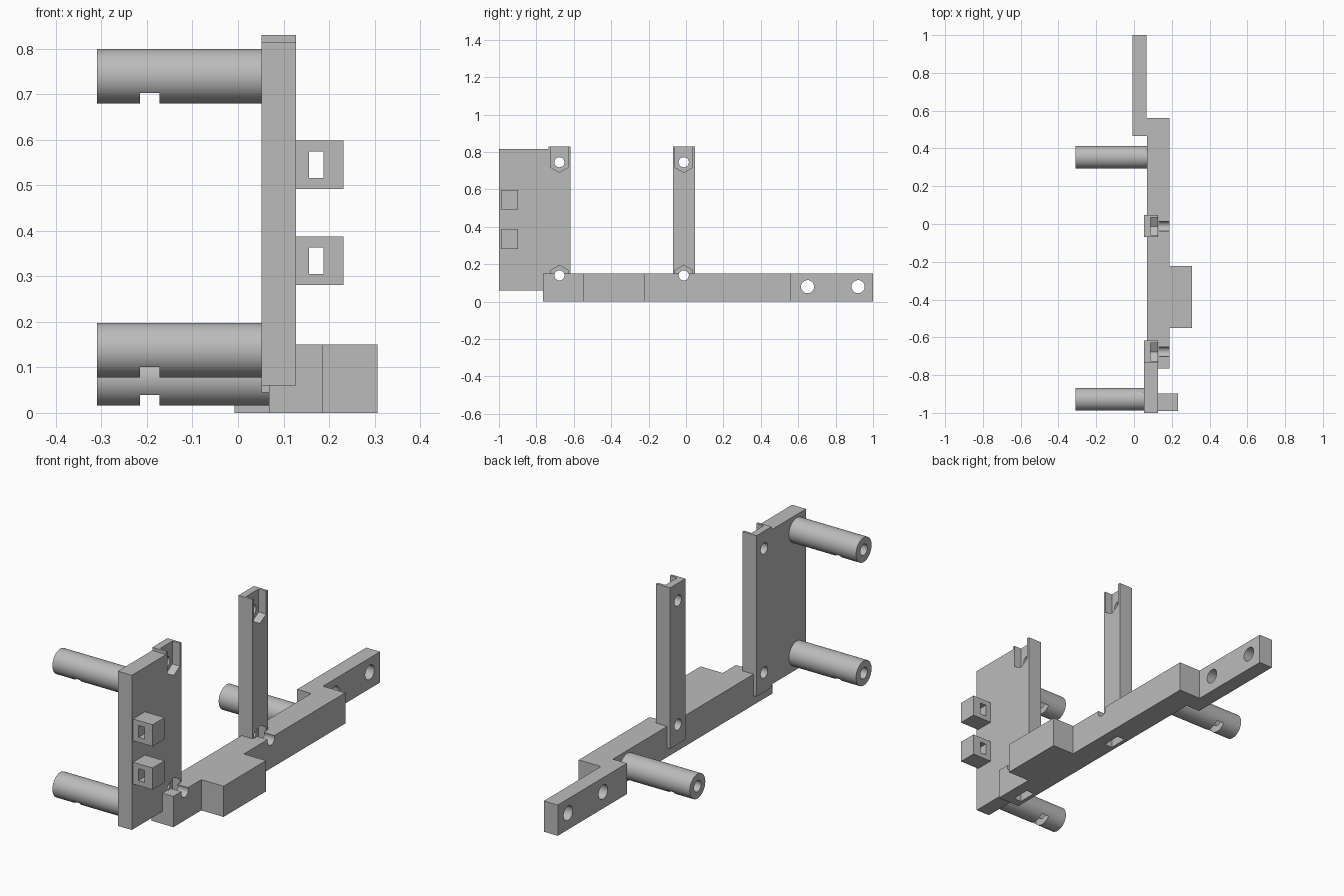
import bpy, bmesh
from math import sin, cos, pi

if "Cube" in bpy.data.objects:
    bpy.data.objects.remove(bpy.data.objects["Cube"], do_unlink=True)

grey = bpy.data.materials.new("light grey")
grey.use_nodes = True
GREY = (0.5, 0.5, 0.5, 1)
grey.diffuse_color = GREY
grey.node_tree.nodes["Principled BSDF"].inputs["Base Color"].default_value = GREY

X, Y, Z = 0, 1, 2


def prism(name, points, axis, low, high):
    """Extrude a flat outline along one axis."""
    bm = bmesh.new()
    verts = []
    for p in points:
        co = list(p)
        co.insert(axis, low)
        verts.append(bm.verts.new(co))
    face = bm.faces.new(verts)
    new = bmesh.ops.extrude_face_region(bm, geom=[face])["geom"]
    shift = [0, 0, 0]
    shift[axis] = high - low
    bmesh.ops.translate(bm, vec=shift, verts=[v for v in new if isinstance(v, bmesh.types.BMVert)])
    bmesh.ops.recalc_face_normals(bm, faces=bm.faces)
    mesh = bpy.data.meshes.new(name)
    bm.to_mesh(mesh)
    bm.free()
    mesh.materials.append(grey)
    ob = bpy.data.objects.new(name, mesh)
    bpy.context.collection.objects.link(ob)
    return ob


def rect(a0, a1, b0, b1):
    return [(a0, b0), (a1, b0), (a1, b1), (a0, b1)]


def ring(a, b, r, n=48):
    return [(a + r * cos(2 * pi * i / n), b + r * sin(2 * pi * i / n)) for i in range(n)]


def bore(y, z, r, x0, x1):
    return prism("bore_cutter", ring(y, z, r), X, x0, x1)


def nut_slot(y, z, direction, x0, x1, reach):
    """Hexagonal nut pocket, drawn out to an open end above (1) or below (-1)."""
    w, r = 0.047, 0.054
    end = z + direction * reach
    side = z + direction * r / 2
    side -= direction * r
    pts = [(y - w, end), (y - w, side), (y, z - direction * r), (y + w, side), (y + w, end)]
    return prism("nut_cutter", pts, X, x0, x1)


def carve(ob, cutters):
    """Subtract the cutters, bake the result and tidy up."""
    for c in cutters:
        c.hide_render = True
        m = ob.modifiers.new("cut", 'BOOLEAN')
        m.operation, m.solver, m.object = 'DIFFERENCE', 'EXACT', c
    graph = bpy.context.evaluated_depsgraph_get()
    mesh = bpy.data.meshes.new_from_object(ob.evaluated_get(graph))
    ob.modifiers.clear()
    ob.data = mesh
    for c in cutters:
        bpy.data.objects.remove(c, do_unlink=True)
    bpy.ops.object.select_all(action='DESELECT')
    ob.select_set(True)
    bpy.context.view_layer.objects.active = ob
    bpy.ops.object.shade_smooth_by_angle(angle=pi / 6)


POST_X0, POST_X1 = 0.052, 0.127
POST_YS = {"plate": -0.677, "post": -0.012}


def post_cutters(y):
    """Screw bores and nut pockets at the top and bottom of an upright."""
    return [
        bore(y, 0.745, 0.027, 0, 0.3),
        bore(y, 0.14, 0.027, 0, 0.3),
        nut_slot(y, 0.745, 1, 0.087, 0.13, 0.2),
        nut_slot(y, 0.14, -1, 0.087, 0.13, 0.2),
    ]


# Base rail: stepped plan with a side block and a thin drilled tail
rail_plan = [(0.068, -0.765), (0.187, -0.765), (0.187, -0.55), (0.307, -0.55),
             (0.307, -0.222), (0.187, -0.222), (0.187, 0.56), (0.067, 0.56),
             (0.067, 1.0), (-0.008, 1.0), (-0.008, 0.467), (0.068, 0.467)]
rail = prism("base_rail", rail_plan, Z, 0, 0.15)
cuts = [bore(y, 0.08, 0.035, -0.1, 0.15) for y in (0.65, 0.92)]
for y in POST_YS.values():
    cuts += [bore(y, 0.14, 0.027, 0, 0.3), nut_slot(y, 0.14, -1, 0.087, 0.13, 0.2)]
carve(rail, cuts)

# Centre post
post = prism("centre_post", rect(-0.07, 0.048, 0.045, 0.83), X, POST_X0, POST_X1)
carve(post, post_cutters(POST_YS["post"]))

# End plate with its integral post along the back edge
plate_side = [(-1, 0.06), (-0.735, 0.06), (-0.735, 0.045), (-0.618, 0.045),
              (-0.618, 0.83), (-0.735, 0.83), (-0.735, 0.815), (-1, 0.815)]
plate = prism("end_plate", plate_side, X, POST_X0, POST_X1)
carve(plate, post_cutters(POST_YS["plate"]))

# Round standoff pegs, bored from the end, with a nut pocket from below
for name, y, z, root in (("upper_plate_peg", -0.928, 0.74, 0.06),
                         ("lower_plate_peg", -0.928, 0.138, 0.06),
                         ("rail_peg", 0.354, 0.076, 0.075)):
    peg = prism(name, ring(y, z, 0.06, 64), X, -0.31, root)
    carve(peg, [bore(y, z, 0.027, -0.4, -0.1),
                nut_slot(y, z, -1, -0.215, -0.173, 0.1)])

# Square cable loops on the outer face of the plate
for name, z in (("lower_loop", 0.334), ("upper_loop", 0.545)):
    loop = prism(name, rect(0.12, 0.232, z - 0.053, z + 0.053), Y, -0.99, -0.898)
    carve(loop, [prism("window_cutter", rect(0.156, 0.188, z - 0.029, z + 0.029), Y, -1.1, -0.8)])
